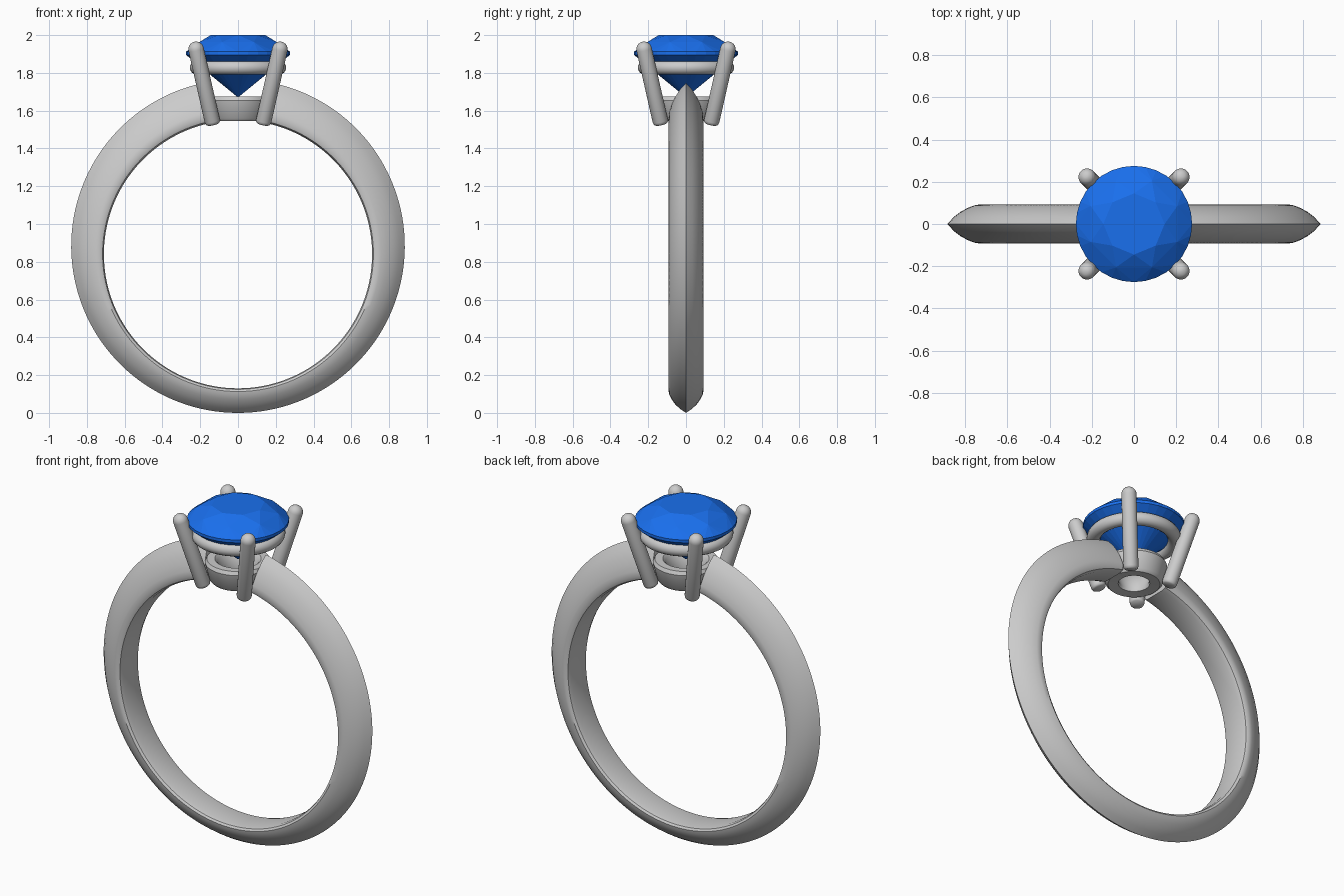
import bpy, bmesh
from math import sin, cos, pi, radians
from mathutils import Vector

if "Cube" in bpy.data.objects:
    bpy.data.objects.remove(bpy.data.objects["Cube"])


def finish(name, bm, smooth=None):
    bmesh.ops.recalc_face_normals(bm, faces=bm.faces)
    mesh = bpy.data.meshes.new(name)
    bm.to_mesh(mesh)
    bm.free()
    ob = bpy.data.objects.new(name, mesh)
    bpy.context.collection.objects.link(ob)
    if smooth:
        bpy.ops.object.select_all(action='DESELECT')
        ob.select_set(True)
        bpy.context.view_layer.objects.active = ob
        bpy.ops.object.shade_smooth_by_angle(angle=radians(smooth))
    return ob


def bridge(bm, rings, closed):
    """Skin a list of vertex loops; close the run or cap its ends."""
    n = len(rings[0])
    for i in range(len(rings) if closed else len(rings) - 1):
        a, b = rings[i], rings[(i + 1) % len(rings)]
        for j in range(n):
            k = (j + 1) % n
            bm.faces.new((a[j], a[k], b[k], b[j]))
    if not closed:
        bm.faces.new(rings[0])
        bm.faces.new(rings[-1])


def lathe(name, profile, closed, segs=64):
    bm = bmesh.new()
    rings = [[bm.verts.new((r * cos(2 * pi * i / segs), r * sin(2 * pi * i / segs), z))
              for i in range(segs)] for r, z in profile]
    bridge(bm, rings, closed)
    return finish(name, bm, 40)


# Band: knife-edge section swept between two offset circles, open under the head
half = [(0, 0.062), (0.04, 0.084), (0.13, 0.092), (0.27, 0.088),
        (0.45, 0.076), (0.65, 0.057), (0.83, 0.033)]
section = half + [(1, 0)] + [(t, -y) for t, y in reversed(half)]
bm = bmesh.new()
rings, steps, gap = [], 128, radians(12)
for i in range(steps + 1):
    a = gap + (2 * pi - 2 * gap) * i / steps
    inner = Vector((0.71 * sin(a), 0, 0.84 + 0.71 * cos(a)))
    outer = Vector((0.883 * sin(a), 0, 0.883 + 0.883 * cos(a)))
    rings.append([bm.verts.new(inner.lerp(outer, t) + Vector((0, y, 0))) for t, y in section])
bridge(bm, rings, False)
finish("band", bm, 40)

# Base collar joining the band ends
lathe("base_collar", [(0.085, 1.55), (0.14, 1.545), (0.155, 1.56), (0.178, 1.655),
                      (0.168, 1.675), (0.125, 1.675), (0.11, 1.66), (0.08, 1.565)], True)

# Upper gallery ring under the stone
lathe("gallery_ring", [(0.218 + 0.037 * cos(2 * pi * i / 16), 1.828 + 0.037 * sin(2 * pi * i / 16))
                       for i in range(16)], True)

# Four leaning prongs with domed tips
foot, tip, rad = Vector((0.135, 0.135, 1.54)), Vector((0.222, 0.222, 1.925)), 0.041
length = (tip - foot).length
prong = [(0.03, -0.012), (0.038, -0.006), (rad, 0.006)]
prong += [(rad * cos(pi / 2 * i / 7), length + rad * sin(pi / 2 * i / 7)) for i in range(7)]
for n in range(4):
    ob = lathe(f"prong_{n + 1}", prong, False, 24)
    a = n * pi / 2
    turn = lambda v: Vector((v.x * cos(a) - v.y * sin(a), v.x * sin(a) + v.y * cos(a), v.z))
    ob.location = turn(foot)
    ob.rotation_mode = 'QUATERNION'
    ob.rotation_quaternion = turn(tip - foot).to_track_quat('Z', 'Y')

# Round brilliant stone: hull of table, crown, girdle and culet points
bm = bmesh.new()
for count, r, z, shift in [(8, 0.145, 2.0, 0), (8, 0.222, 1.963, 0.5), (32, 0.275, 1.912, 0),
                           (32, 0.275, 1.895, 0), (8, 0.12, 1.768, 0.5)]:
    for i in range(count):
        a = 2 * pi * (i + shift) / count
        bm.verts.new((r * cos(a), r * sin(a), z))
bm.verts.new((0, 0, 1.67))
bmesh.ops.convex_hull(bm, input=bm.verts)
bmesh.ops.dissolve_limit(bm, angle_limit=radians(1), verts=bm.verts, edges=bm.edges)
stone = finish("stone", bm)
blue = bpy.data.materials.new("blue_stone")
blue.diffuse_color = (0.01, 0.16, 0.85, 1)
blue.use_nodes = True
blue.node_tree.nodes["Principled BSDF"].inputs["Base Color"].default_value = blue.diffuse_color
stone.data.materials.append(blue)
